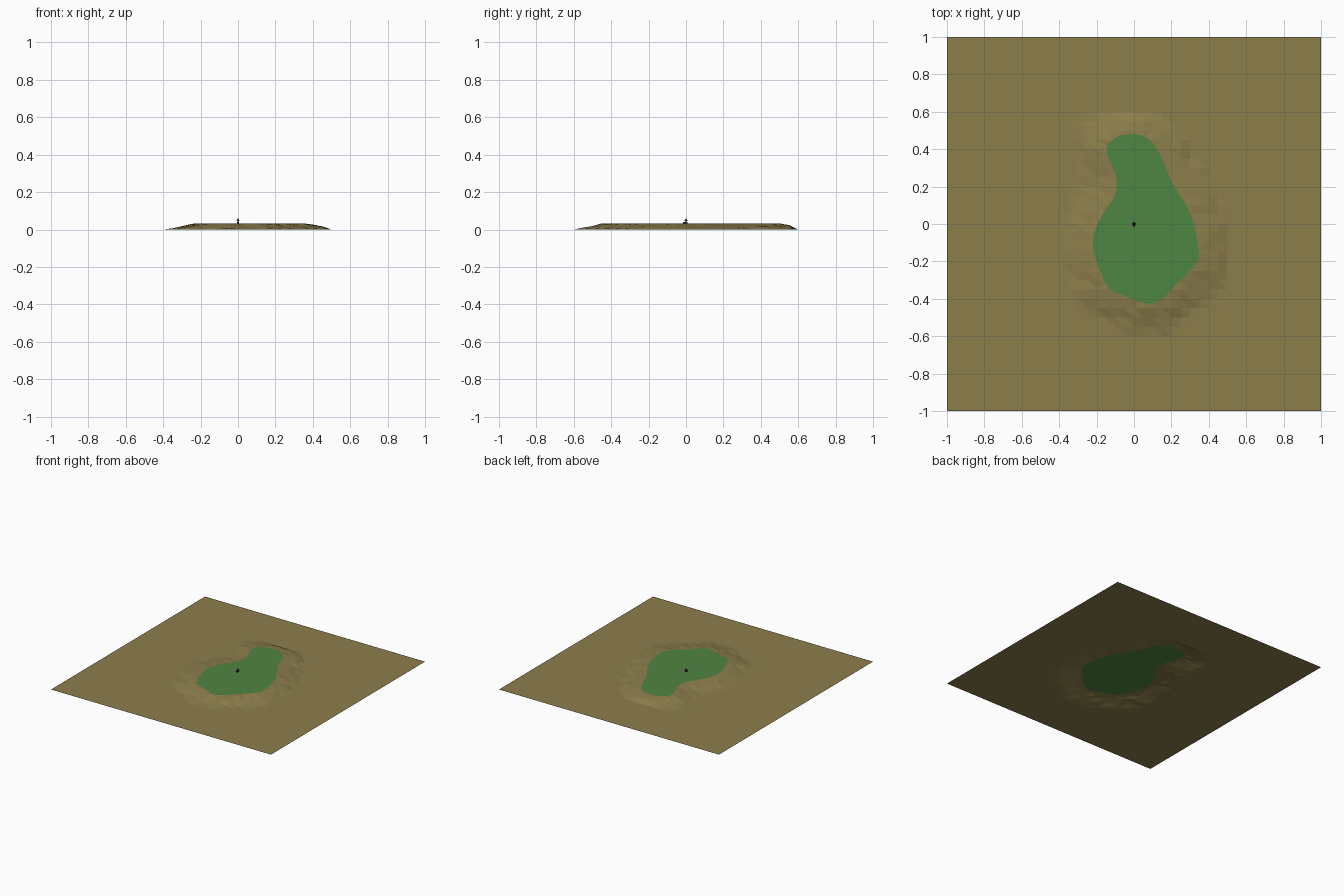
import bpy, bmesh, math, random
from mathutils import Vector, noise
from mathutils.geometry import delaunay_2d_cdt, intersect_point_line

if "Cube" in bpy.data.objects:
    bpy.data.objects.remove(bpy.data.objects["Cube"])

random.seed(4)
TOP = 0.033      # plateau height
N = 40           # ground grid cells per side


def material(name, rgb):
    m = bpy.data.materials.new(name)
    m.diffuse_color = (*rgb, 1)
    m.use_nodes = True
    m.node_tree.nodes["Principled BSDF"].inputs["Base Color"].default_value = m.diffuse_color
    return m


earth = material("dry earth", (0.262, 0.208, 0.071))
grass = material("green grass", (0.078, 0.235, 0.055))
dark = material("dark brown", (0.035, 0.018, 0.012))

# Green outline, clockwise from the north tip
CTRL = [(0, .48), (.06, .465), (.11, .42), (.15, .35), (.19, .25), (.235, .17),
        (.285, .09), (.32, 0), (.34, -.1), (.345, -.19), (.3, -.25), (.22, -.33),
        (.15, -.40), (.09, -.43), (.03, -.415), (-.05, -.385), (-.13, -.35),
        (-.17, -.28), (-.2, -.2), (-.22, -.12), (-.21, -.04), (-.175, .04),
        (-.12, .12), (-.095, .18), (-.095, .25), (-.12, .32), (-.145, .375),
        (-.135, .43), (-.08, .47)]


def smooth_loop(pts, steps=3):
    out, n = [], len(pts)
    for i in range(n):
        a, b, c, d = (Vector(pts[(i + k) % n]) for k in (-1, 0, 1, 2))
        for s in range(steps):
            t = s / steps
            out.append(0.5 * (2*b + (c - a)*t + (2*a - 5*b + 4*c - d)*t*t
                              + (3*b - a - 3*c + d)*t**3))
    return out


outline = smooth_loop(CTRL)
L = len(outline)


def inside(p):
    hit = False
    for i in range(L):
        a, b = outline[i - 1], outline[i]
        if (a.y > p.y) != (b.y > p.y) and p.x < a.x + (p.y - a.y)*(b.x - a.x)/(b.y - a.y):
            hit = not hit
    return hit


def distance(p):
    best = 9
    for i in range(L):
        a, b = outline[i - 1], outline[i]
        d = b - a
        t = max(0, min(1, (p - a).dot(d) / d.length_squared))
        best = min(best, (a + d*t - p).length)
    return best


def height(p):
    if not (-0.41 < p.x < 0.49 and abs(p.y) < 0.59):
        return 0.0
    d = distance(p)
    if d < 0.02 or inside(p):
        return TOP
    width = 0.15 + 0.06 * noise.noise(Vector((p.x*7, p.y*7, 3)))
    z = TOP * (1 - (d - 0.02) / width)
    if z <= 0:
        return 0.0
    return min(TOP, max(0.0, z + random.uniform(-.003, .003)))


# Ground sheet: grid points plus the green outline, triangulated together
points = list(outline)
for i in range(N + 1):
    for j in range(N + 1):
        p = Vector((-1 + 2*i/N, -1 + 2*j/N))
        if max(abs(p.x), abs(p.y)) > 0.65 or distance(p) > 0.012:
            points.append(p)
edges = [(i, (i + 1) % L) for i in range(L)]
res = delaunay_2d_cdt(points, edges, [], 0, 1e-5)
co, tris = res[0], res[2]
mesh = bpy.data.meshes.new("ground")
mesh.from_pydata([(p.x, p.y, height(p)) for p in co], [], [list(t) for t in tris])
mesh.materials.append(earth)
mesh.materials.append(grass)
for f in mesh.polygons:
    f.material_index = int(inside(f.center.xy))
bm = bmesh.new()
bm.from_mesh(mesh)
for f in bm.faces:
    f.normal_update()
    if f.normal.z < 0:
        f.normal_flip()
bm.to_mesh(mesh)
bm.free()
bpy.context.collection.objects.link(bpy.data.objects.new("ground", mesh))


# Tiny marker in the middle: base block, post and pointed cap
def finish(name):
    o = bpy.context.object
    o.name = name
    o.data.materials.append(dark)
    return o


bpy.ops.mesh.primitive_cube_add(size=1, location=(0, -0.004, TOP + 0.004))
finish("marker_base").scale = (0.012, 0.022, 0.008)
bpy.ops.mesh.primitive_cylinder_add(vertices=6, radius=0.003, depth=0.02,
                                    location=(0, 0, TOP + 0.01))
finish("marker_post")
bpy.ops.mesh.primitive_cone_add(vertices=6, radius1=0.009, radius2=0, depth=0.016,
                                location=(0, 0, 0.054))
finish("marker_cap")
